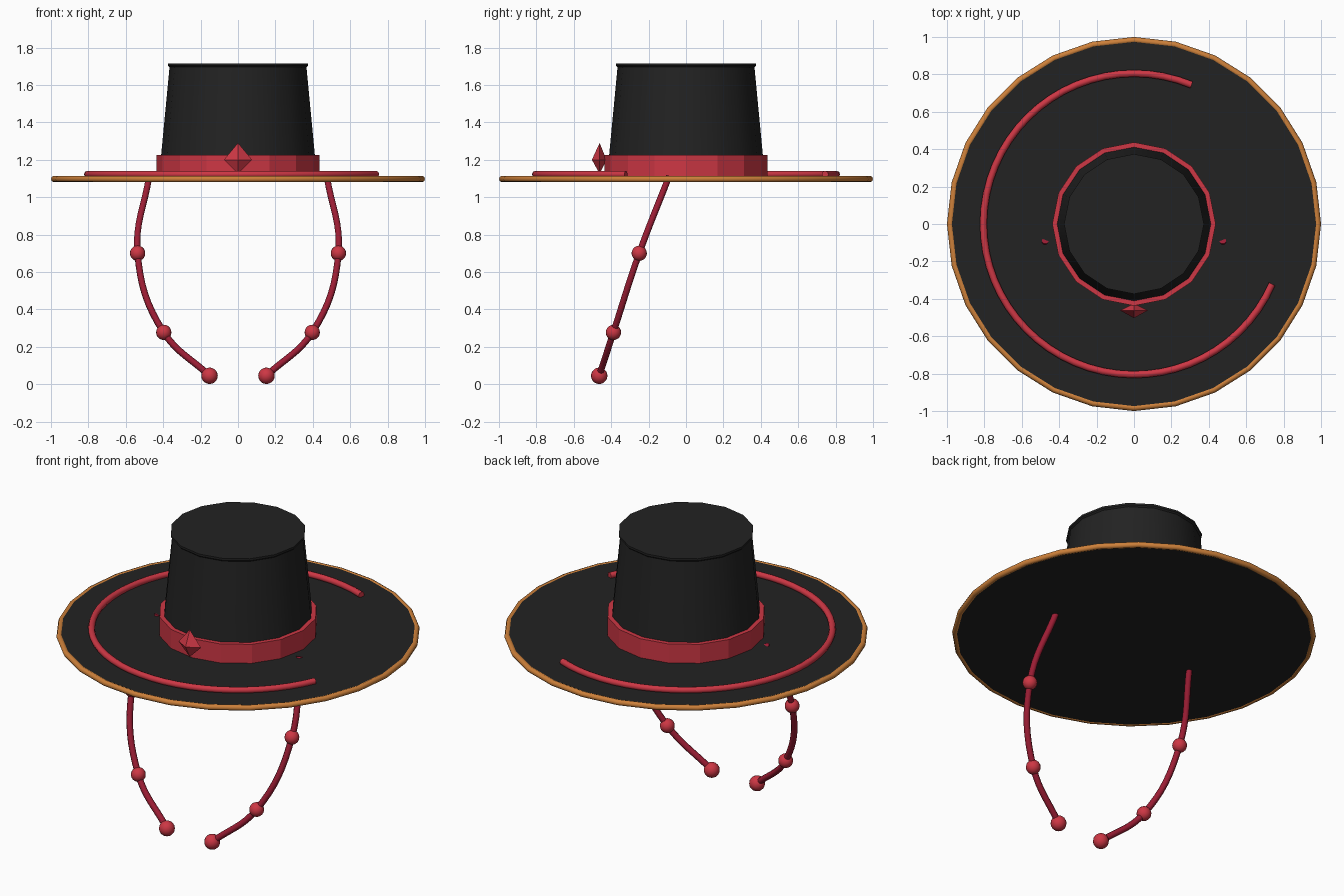
import bpy
import bmesh
from math import sin, cos, tau, radians

if "Cube" in bpy.data.objects:
    bpy.data.objects.remove(bpy.data.objects["Cube"], do_unlink=True)


def material(name, rgb):
    mat = bpy.data.materials.new(name)
    mat.use_nodes = True
    mat.diffuse_color = (*rgb, 1)
    mat.node_tree.nodes["Principled BSDF"].inputs["Base Color"].default_value = (*rgb, 1)
    return mat


black = material("black felt", (0.016, 0.016, 0.016))
red = material("bright red", (0.61, 0.038, 0.058))
crimson = material("dark crimson", (0.33, 0.012, 0.034))
orange = material("orange trim", (0.61, 0.216, 0.042))


def smooth(obj, angle=35):
    bpy.ops.object.select_all(action="DESELECT")
    obj.select_set(True)
    bpy.context.view_layer.objects.active = obj
    bpy.ops.object.shade_smooth_by_angle(angle=radians(angle))


def add_mesh(name, bm, mat):
    bmesh.ops.recalc_face_normals(bm, faces=bm.faces)
    mesh = bpy.data.meshes.new(name)
    bm.to_mesh(mesh)
    bm.free()
    mesh.materials.append(mat)
    obj = bpy.data.objects.new(name, mesh)
    bpy.context.collection.objects.link(obj)
    return obj


def turned(name, profile, sides, mat):
    """Capped solid turned around z from (radius, z) points."""
    bm = bmesh.new()
    rings = [[bm.verts.new((r * cos(tau * i / sides), r * sin(tau * i / sides), z))
              for i in range(sides)] for r, z in profile]
    for low, high in zip(rings, rings[1:]):
        for i in range(sides):
            j = (i + 1) % sides
            bm.faces.new((low[i], low[j], high[j], high[i]))
    bm.faces.new(rings[0])
    bm.faces.new(rings[-1])
    return add_mesh(name, bm, mat)


def tube(name, points, radius, mat, closed=False, bezier=False):
    """Round tube along a path, turned into a mesh."""
    curve = bpy.data.curves.new(name + "_path", "CURVE")
    curve.dimensions = "3D"
    curve.bevel_depth = radius
    curve.bevel_resolution = 2
    curve.use_fill_caps = True
    spline = curve.splines.new("BEZIER" if bezier else "POLY")
    if bezier:
        curve.resolution_u = 8
        spline.bezier_points.add(len(points) - 1)
        for bp, p in zip(spline.bezier_points, points):
            bp.co = p
            bp.handle_left_type = bp.handle_right_type = "AUTO"
    else:
        spline.points.add(len(points) - 1)
        for sp, p in zip(spline.points, points):
            sp.co = (*p, 1)
    spline.use_cyclic_u = closed
    obj = bpy.data.objects.new(name, curve)
    bpy.context.collection.objects.link(obj)
    obj.data.materials.append(mat)
    bpy.ops.object.select_all(action="DESELECT")
    obj.select_set(True)
    bpy.context.view_layer.objects.active = obj
    bpy.ops.object.convert(target="MESH")
    obj = bpy.context.view_layer.objects.active
    smooth(obj, 50)
    return obj


def arc(radius, z, start, end, steps):
    angles = [radians(start + (end - start) * i / steps) for i in range(steps + 1)]
    return [(radius * cos(a), radius * sin(a), z) for a in angles]


# Hat body
turned("brim", [(0.982, 1.084), (0.982, 1.11)], 28, black)
crown = turned("crown", [(0.423, 1.1), (0.366, 1.695), (0.374, 1.703), (0.374, 1.715)], 16, black)
smooth(crown)
turned("hat_band", [(0.437, 1.1), (0.437, 1.225)], 16, red)

# Brim decoration
tube("brim_trim", arc(0.983, 1.097, 0, 360, 28)[:-1], 0.017, orange, closed=True)
tube("brim_stripe", arc(0.805, 1.122, 67.5, 336.5, 48), 0.019, red)

# Gem on the band
bm = bmesh.new()
bmesh.ops.create_icosphere(bm, subdivisions=1, radius=1)
bm.clear()
waist = [bm.verts.new(p) for p in ((0.075, -0.462, 1.2), (0, -0.425, 1.2),
                                   (-0.075, -0.462, 1.2), (0, -0.503, 1.2))]
for tip in (bm.verts.new((0, -0.462, 1.29)), bm.verts.new((0, -0.462, 1.125))):
    for i in range(4):
        bm.faces.new((waist[i], waist[(i + 1) % 4], tip))
add_mesh("gem", bm, red)

# Hanging cords with beads
cord = [(0.475, -0.09, 1.112), (0.537, -0.25, 0.70), (0.397, -0.388, 0.277), (0.152, -0.464, 0.045)]
for side, s in (("left", 1), ("right", -1)):
    path = [(s * x, y, z) for x, y, z in cord]
    tube(side + "_cord", path, 0.018, crimson, bezier=True)
    for n, p in enumerate(path[1:], 1):
        bm = bmesh.new()
        bmesh.ops.create_uvsphere(bm, u_segments=16, v_segments=10,
                                  radius=0.044 if n == 3 else 0.041)
        bead = add_mesh(f"{side}_bead_{n}", bm, red)
        bead.location = p
        smooth(bead, 60)
